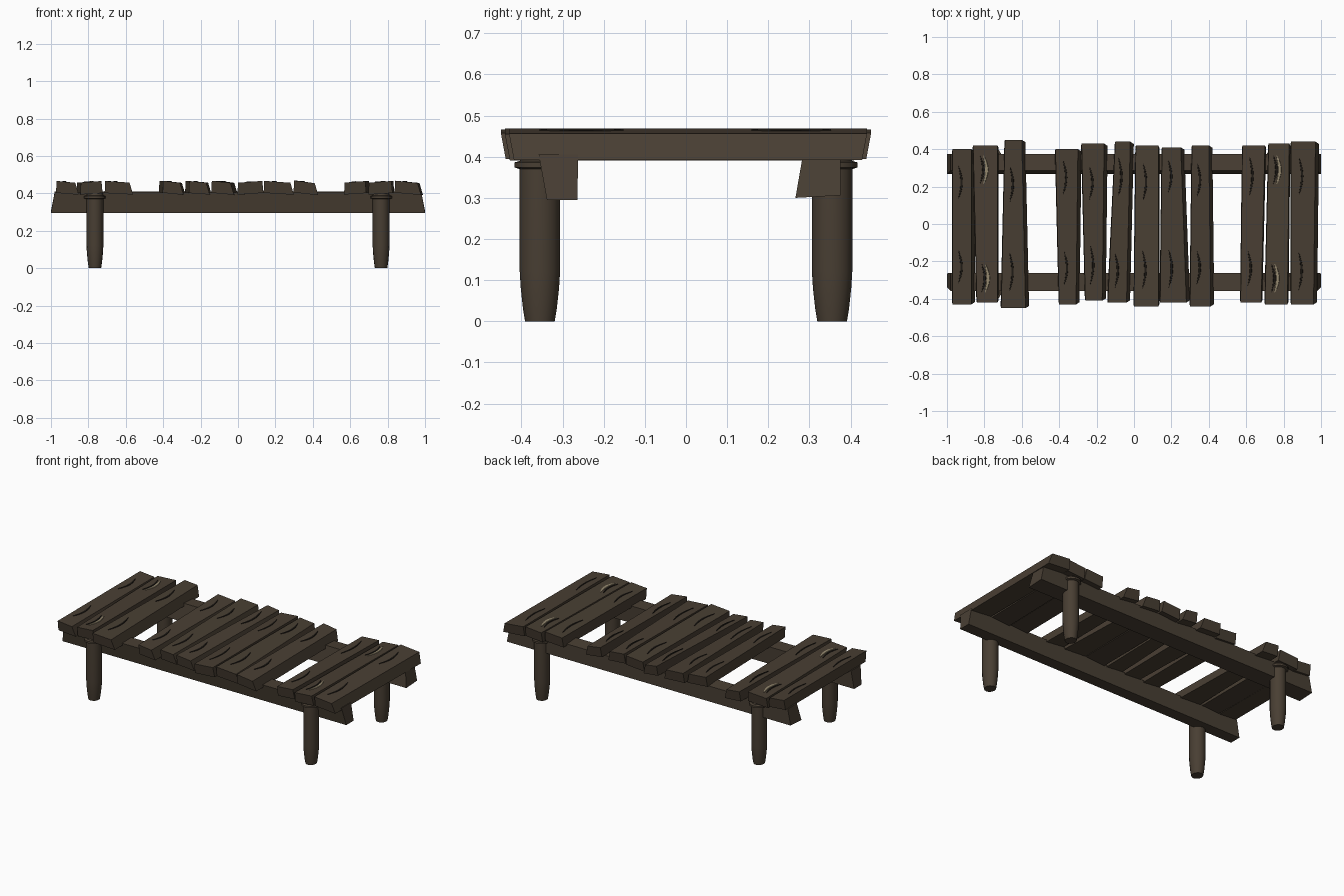
import bpy, bmesh, math, random

if "Cube" in bpy.data.objects:
    bpy.data.objects.remove(bpy.data.objects["Cube"])

random.seed(4)


def material(name, color):
    m = bpy.data.materials.new(name)
    m.diffuse_color = (*color, 1)
    m.use_nodes = True
    m.node_tree.nodes["Principled BSDF"].inputs["Base Color"].default_value = m.diffuse_color
    return m


WOOD = material("brown_wood", (0.066, 0.049, 0.033))
DARK = material("dark_crack", (0.014, 0.011, 0.008))
PALE = material("pale_splinter", (0.30, 0.25, 0.16))


def loft(name, rings, mat):
    """Skin a closed solid through rings of equal length."""
    bm = bmesh.new()
    loops = [[bm.verts.new(p) for p in ring] for ring in rings]
    for a, b in zip(loops, loops[1:]):
        n = len(a)
        for i in range(n):
            bm.faces.new((a[i], a[(i + 1) % n], b[(i + 1) % n], b[i]))
    bm.faces.new(loops[0])
    bm.faces.new(loops[-1])
    bmesh.ops.recalc_face_normals(bm, faces=bm.faces)
    me = bpy.data.meshes.new(name)
    bm.to_mesh(me)
    bm.free()
    me.materials.append(mat)
    ob = bpy.data.objects.new(name, me)
    bpy.context.collection.objects.link(ob)
    return ob


# Long rails, a little longer at the bottom than the top
def rail(name, section):
    loft(name, [[(s * (1.0 if z < 0.35 else 0.98), y, z) for y, z in section] for s in (-1, 1)], WOOD)


rail("front_rail", [(-0.338, 0.295), (-0.264, 0.295), (-0.262, 0.405), (-0.358, 0.405)])
rail("back_rail", [(0.266, 0.30), (0.375, 0.306), (0.375, 0.404), (0.285, 0.41)])

# Round legs with tapered feet and a thin collar below the deck
LEG = [(0.036, 0.0), (0.041, 0.03), (0.0465, 0.08), (0.049, 0.12), (0.049, 0.37),
       (0.062, 0.374), (0.062, 0.386), (0.049, 0.39), (0.046, 0.402)]
SIDES = 16
for sx, xn in ((-1, "left"), (1, "right")):
    for sy, yn in ((-1, "front"), (1, "back")):
        rings = []
        for r, z in LEG:
            angles = [math.tau * k / SIDES for k in range(SIDES)]
            rings.append([(sx * 0.765 + 0.92 * r * math.cos(a), sy * 0.355 + r * math.sin(a), z)
                          for a in angles])
        leg = loft(f"{yn}_{xn}_leg", rings, WOOD)
        bpy.context.view_layer.objects.active = leg
        leg.select_set(True)
        bpy.ops.object.shade_smooth_by_angle(angle=math.radians(35))
        leg.select_set(False)


# Crooked deck plank with a flared right side, slanted ends and a tilted top
def plank(name, fl, fr, bl, br, yf, yb, tilt):
    mid, thick = 0.462, 0.064
    flare = 0.006 if tilt > 0 else 0.019
    zl, zr = mid - tilt / 2, mid + tilt / 2
    rings = []
    for l, r, y, s in ((fl, fr, yf, 1), (bl, br, yb, -1)):
        low = y + s * 0.012
        rings.append([(l, y, zl), (r, y, zr),
                      (r + flare, low, zr - thick), (l - 0.003, low, zl - thick)])
    loft(name, rings, WOOD)

    def surface(across, y):
        t = (y - yf) / (yb - yf)
        l, r = fl + (bl - fl) * t, fr + (br - fr) * t
        return l + (r - l) * across, r - l

    def height(x, y):
        l, w = surface(0, y)
        return zl + tilt * (x - l) / w
    return surface, height


# Thin curved sliver lying on a plank
def sliver(name, height, x, y0, y1, width, mat, bow=0.016):
    n = 8
    rings = []
    for i in range(n + 1):
        t = i / n
        swell = math.sin(math.pi * t)
        w = width * (0.12 + 0.5 * max(swell, 0) ** 0.7)
        cx = x + bow * (swell - 0.5)
        y = y0 + (y1 - y0) * t
        rings.append([(cx + dx, y, height(cx + dx, y) + dz) for dx, dz in
                      ((-w, -0.002), (w, -0.002), (w * 0.7, 0.003), (-w * 0.7, 0.003))])
    loft(name, rings, mat)


# front left/right x, back left/right x, front y, back y, tilt
PLANKS = [
    (-0.97, -0.87, -0.97, -0.87, -0.43, 0.40, -0.01),
    (-0.84, -0.73, -0.86, -0.73, -0.42, 0.42, 0.008),
    (-0.71, -0.58, -0.69, -0.60, -0.45, 0.45, -0.008),
    (-0.40, -0.31, -0.42, -0.30, -0.43, 0.40, -0.011),
    (-0.26, -0.17, -0.28, -0.16, -0.41, 0.43, -0.008),
    (-0.14, -0.04, -0.10, -0.02, -0.42, 0.44, -0.011),
    (0.0, 0.13, 0.01, 0.13, -0.44, 0.42, 0.01),
    (0.14, 0.28, 0.15, 0.25, -0.42, 0.41, -0.01),
    (0.30, 0.41, 0.31, 0.40, -0.44, 0.42, -0.014),
    (0.57, 0.68, 0.58, 0.70, -0.42, 0.42, 0.008),
    (0.70, 0.82, 0.72, 0.83, -0.43, 0.43, 0.009),
    (0.84, 0.96, 0.84, 0.97, -0.43, 0.44, -0.012),
]
for i, spec in enumerate(PLANKS, 1):
    surface, height = plank(f"plank_{i}", *spec)
    split = i in (2, 11)
    for tag, side in (("back", 1), ("front", -1)):
        y = side * (0.29 if split else 0.235 + random.uniform(-0.025, 0.025))
        half = 0.075 if split else random.uniform(0.085, 0.105)
        x = surface(0.4, y)[0] + (0.01 if split else 0)
        if split:  # pale split with a dark line beside it
            sliver(f"splinter_{i}_{tag}", height, x, y - half, y + half, 0.017, PALE)
            x -= 0.018
        sliver(f"crack_{i}_{tag}", height, x, y - half, y + half, 0.011, DARK)
